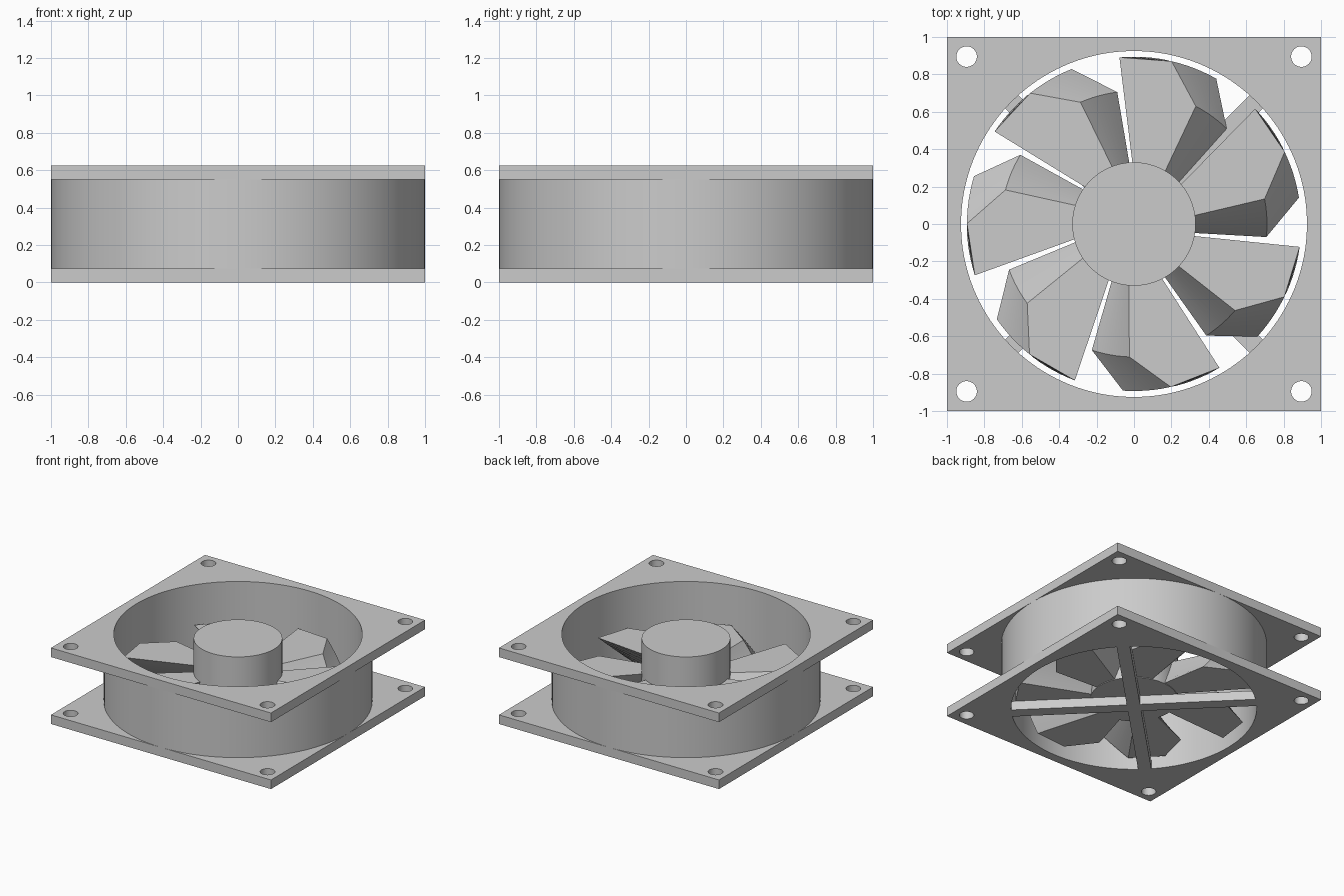
import bpy, bmesh, math
from mathutils import Matrix, Vector

cube = bpy.data.objects.get("Cube")
if cube:
    bpy.data.objects.remove(cube, do_unlink=True)

# Single plastic colour
grey = bpy.data.materials.new("light_grey_plastic")
grey.use_nodes = True
colour = (0.6, 0.6, 0.6, 1)
grey.diffuse_color = colour
grey.node_tree.nodes["Principled BSDF"].inputs["Base Color"].default_value = colour

HEIGHT, FLANGE = 0.625, 0.075
BORE, HUB = 0.925, 0.33
BLADES, TWIST, SLICES = 7, math.radians(-16.5), 6
BLADE_LOW, BLADE_TOP = 0.08, 0.31


def polar(r, degrees):
    a = math.radians(degrees)
    return Vector((r * math.cos(a), r * math.sin(a), 0))


def circle(r, cx=0, cy=0, n=96):
    return [polar(r, 360 * i / n) + Vector((cx, cy, 0)) for i in range(n)]


def finish(obj, angle=30):
    obj.data.materials.clear()
    obj.data.materials.append(grey)
    bpy.ops.object.select_all(action='DESELECT')
    obj.select_set(True)
    bpy.context.view_layer.objects.active = obj
    bpy.ops.object.shade_smooth_by_angle(angle=math.radians(angle))
    return obj


def extruded(name, loops, low, high):
    """Flat outline with optional holes, extruded from low to high."""
    curve = bpy.data.curves.new(name, 'CURVE')
    curve.dimensions, curve.fill_mode = '2D', 'BOTH'
    curve.extrude = (high - low) / 2
    for loop in loops:
        spline = curve.splines.new('POLY')
        spline.points.add(len(loop) - 1)
        for point, co in zip(spline.points, loop):
            point.co = (co[0], co[1], 0, 1)
        spline.use_cyclic_u = True
    obj = bpy.data.objects.new(name, curve)
    bpy.context.collection.objects.link(obj)
    bpy.ops.object.select_all(action='DESELECT')
    obj.select_set(True)
    bpy.context.view_layer.objects.active = obj
    bpy.ops.object.convert(target='MESH')
    obj = bpy.context.view_layer.objects.active
    bm = bmesh.new()
    bm.from_mesh(obj.data)
    bmesh.ops.remove_doubles(bm, verts=bm.verts, dist=0.0001)
    bmesh.ops.recalc_face_normals(bm, faces=bm.faces)
    bmesh.ops.translate(bm, verts=bm.verts, vec=(0, 0, (low + high) / 2))
    bm.to_mesh(obj.data)
    bm.free()
    return finish(obj)


# Square flanges with a round bore and four screw holes
corners = [(-1, -1), (1, -1), (1, 1), (-1, 1)]
flange = [corners, circle(BORE)]
flange += [circle(0.055, 0.895 * x, 0.895 * y, 32) for x, y in corners]
extruded("lower_flange", flange, 0, FLANGE)
extruded("upper_flange", flange, HEIGHT - FLANGE, HEIGHT)

# Round duct between the flanges
extruded("duct", [circle(1.0), circle(BORE)], FLANGE, HEIGHT - FLANGE)

# Diagonal cross that carries the motor
arm, half = BORE + 0.01, 0.05
cross = []
for q in range(4):
    turn = Matrix.Rotation(math.radians(45 + 90 * q), 3, 'Z')
    cross += [turn @ Vector(p) for p in ((arm, -half, 0), (arm, half, 0), (half, half, 0))]
extruded("support_cross", [cross], 0, FLANGE)

# Motor hub
extruded("hub", [circle(HUB)], FLANGE, 0.59)

# Blades: one outline, twisted as it drops, repeated around the hub
outline = [polar(0.30, 59), polar(0.711, 62.3), polar(0.893, 77),
           polar(0.894, 95), polar(0.30, 91)]
bm = bmesh.new()
for b in range(BLADES):
    rings = []
    for s in range(SLICES + 1):
        t = s / SLICES
        turn = Matrix.Rotation(math.tau * b / BLADES + TWIST * t, 3, 'Z')
        lift = Vector((0, 0, BLADE_TOP + (BLADE_LOW - BLADE_TOP) * t))
        rings.append([bm.verts.new(turn @ p + lift) for p in outline])
    bm.faces.new(rings[0])
    bm.faces.new(rings[-1][::-1])
    for upper, lower in zip(rings, rings[1:]):
        for i in range(len(outline)):
            j = (i + 1) % len(outline)
            bm.faces.new((upper[i], lower[i], lower[j], upper[j]))
bmesh.ops.recalc_face_normals(bm, faces=bm.faces)
mesh = bpy.data.meshes.new("fan_blades")
bm.to_mesh(mesh)
bm.free()
blades = bpy.data.objects.new("fan_blades", mesh)
bpy.context.collection.objects.link(blades)
finish(blades, 20)
